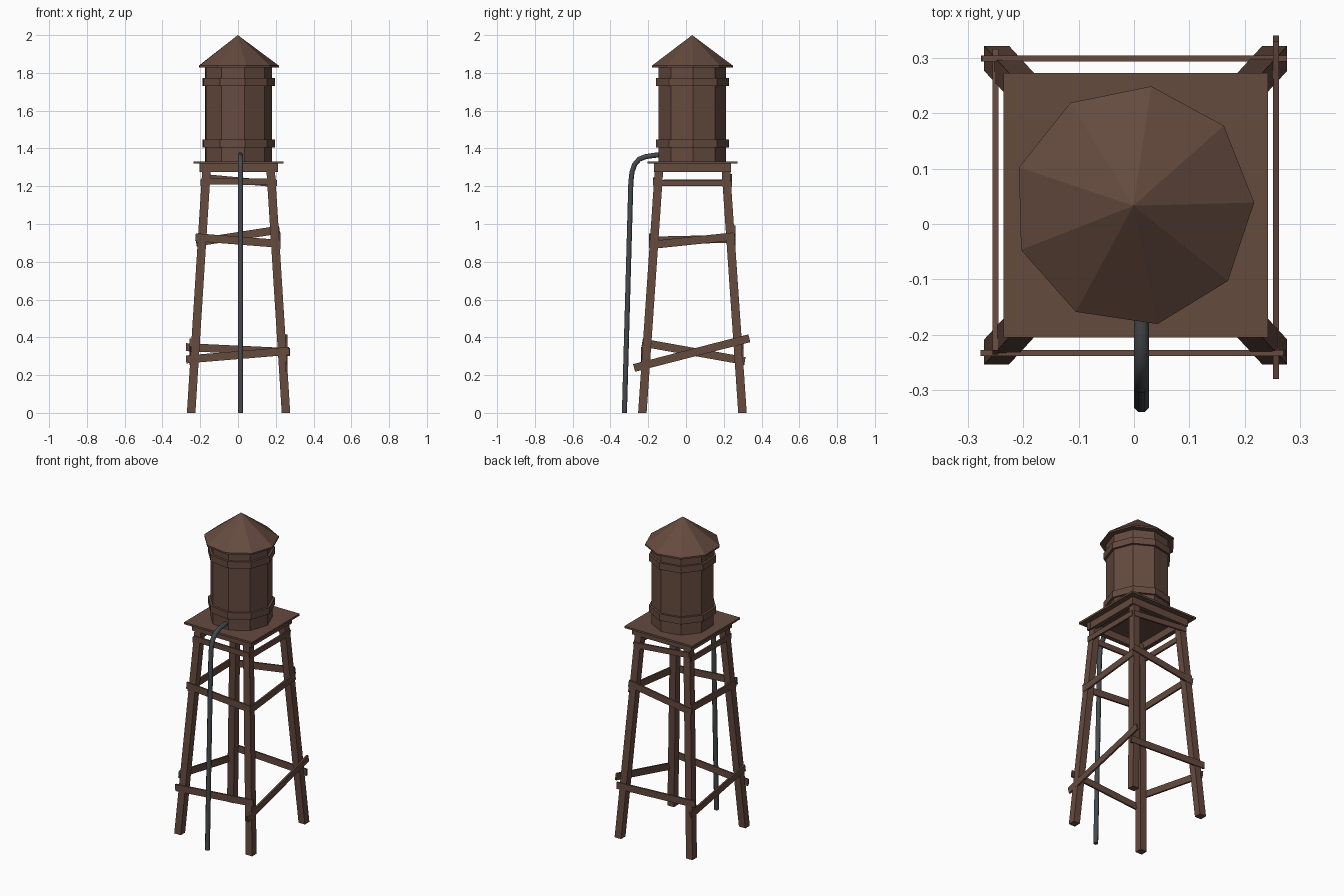
import bpy, bmesh, math
from mathutils import Vector, Matrix

if "Cube" in bpy.data.objects:
    bpy.data.objects.remove(bpy.data.objects["Cube"])

CX, CY = 0.003, 0.034          # tower axis


def material(name, col):
    m = bpy.data.materials.new(name)
    m.diffuse_color = (*col, 1)
    m.use_nodes = True
    m.node_tree.nodes["Principled BSDF"].inputs["Base Color"].default_value = m.diffuse_color
    return m


wood = material("brown wood", (0.130, 0.069, 0.049))
metal = material("dark grey metal", (0.060, 0.068, 0.073))


def finish(name, bm, mat):
    bmesh.ops.recalc_face_normals(bm, faces=bm.faces)
    me = bpy.data.meshes.new(name)
    bm.to_mesh(me)
    bm.free()
    me.materials.append(mat)
    ob = bpy.data.objects.new(name, me)
    bpy.context.collection.objects.link(ob)
    return ob


def box(name, center, size):
    bm = bmesh.new()
    bmesh.ops.create_cube(bm, size=1, matrix=Matrix.Translation(center) @ Matrix.Diagonal((*size, 1)))
    return finish(name, bm, wood)


def turned(name, profile, sides=9, twist=math.radians(1.5)):
    """Closed nine-sided solid from (radius, z) rings; radius 0 makes a point."""
    bm = bmesh.new()
    rings = []
    for r, z in profile:
        n = sides if r > 0 else 1
        rings.append([bm.verts.new((-0.001 + r * math.cos(twist + i * math.tau / sides),
                                    0.033 + r * math.sin(twist + i * math.tau / sides), z))
                      for i in range(n)])
    for a, b in zip(rings, rings[1:]):
        for i in range(sides):
            j = (i + 1) % sides
            if len(b) == 1:
                bm.faces.new((a[i], a[j], b[0]))
            else:
                bm.faces.new((a[i], a[j], b[j], b[i]))
    for r in (rings[0], rings[-1]):
        if len(r) > 1:
            bm.faces.new(r)
    return finish(name, bm, wood)


# tank, hoops and pointed roof
turned("tank", [(0.182, 1.328), (0.182, 1.835)])
turned("lower_hoop", [(0.196, 1.406), (0.196, 1.448)])
turned("upper_hoop", [(0.196, 1.73), (0.196, 1.772)])
turned("roof", [(0.218, 1.828), (0.218, 1.838), (0, 2.0)])

# platform and the beams beneath it
box("platform", (CX, CY, 1.325), (0.478, 0.478, 0.012))
for s, n in ((-1, "front"), (1, "back")):
    box(n + "_beam", (CX, CY + s * 0.19, 1.297), (0.416, 0.028, 0.046))
for s, n in ((-1, "left"), (1, "right")):
    box(n + "_beam", (CX + s * 0.19, CY, 1.297), (0.028, 0.40, 0.046))

# four splayed legs
LEG_TOP, W = 1.30, 0.0225


def leg_half(z):
    t = z / LEG_TOP
    return 0.251 - 0.082 * t, 0.265 - 0.089 * t


for sx, nx in ((-1, "left"), (1, "right")):
    for sy, ny in ((-1, "front"), (1, "back")):
        bm = bmesh.new()
        bmesh.ops.create_cube(bm, size=1)
        for v in bm.verts:
            z = LEG_TOP if v.co.z > 0 else 0
            hx, hy = leg_half(z)
            v.co = (CX + sx * hx + v.co.x * 2 * W, CY + sy * hy + v.co.y * 2 * W, z)
        finish(f"{ny}_{nx}_leg", bm, wood)


# cross boards nailed to the outer faces of the legs
def brace(name, side, a0, z0, a1, z1, height=0.042, thick=0.011):
    hx, hy = leg_half((z0 + z1) / 2)
    if side in ("front", "back"):
        y = CY + (hy + W) * (1 if side == "back" else -1)
        p, q, normal = Vector((a0, y, z0)), Vector((a1, y, z1)), Vector((0, 1, 0))
    else:
        x = CX + (hx + W) * (1 if side == "right" else -1)
        p, q, normal = Vector((x, a0, z0)), Vector((x, a1, z1)), Vector((1, 0, 0))
    d = q - p
    u = d.normalized()
    rot = Matrix((u, normal, u.cross(normal))).transposed().to_4x4()
    bm = bmesh.new()
    bmesh.ops.create_cube(bm, size=1, matrix=Matrix.Translation((p + q) / 2) @ rot
                          @ Matrix.Diagonal((d.length, thick, height, 1)))
    finish(f"{side}_{name}", bm, wood)


brace("lower_brace", "front", -0.275, 0.283, 0.272, 0.328)
brace("lower_brace", "back", -0.275, 0.348, 0.275, 0.322)
brace("lower_brace", "right", -0.275, 0.238, 0.335, 0.395)
brace("lower_brace", "left", -0.232, 0.372, 0.312, 0.275)
brace("middle_brace", "front", -0.225, 0.930, 0.222, 0.895)
brace("middle_brace", "back", -0.222, 0.902, 0.220, 0.970)
brace("middle_brace", "right", -0.193, 0.888, 0.258, 0.935)
brace("middle_brace", "left", -0.193, 0.912, 0.258, 0.922)
brace("top_brace", "front", -0.19, 1.228, 0.20, 1.222, 0.034)
brace("top_brace", "back", -0.19, 1.248, 0.20, 1.212, 0.034)
brace("top_brace", "right", -0.172, 1.217, 0.228, 1.217, 0.034)
brace("top_brace", "left", -0.172, 1.217, 0.228, 1.219, 0.034)

# drain pipe: round tube swept along a bent path
path = [(-0.326, 0), (-0.292, 1.22), (-0.286, 1.275), (-0.272, 1.315),
        (-0.248, 1.343), (-0.212, 1.357), (-0.165, 1.364), (-0.10, 1.365)]
SIDES, R, PX = 8, 0.0145, 0.0135
bm = bmesh.new()
rings = []
for i, (y, z) in enumerate(path):
    a, b = path[max(i - 1, 0)], path[min(i + 1, len(path) - 1)]
    t = Vector((0, b[0] - a[0], b[1] - a[1])).normalized()
    if i == 0:
        t = Vector((0, 0, 1))
    side = Vector((1, 0, 0))
    up = t.cross(side)
    rings.append([bm.verts.new(Vector((PX, y, z)) + R * (side * math.cos(k) + up * math.sin(k)))
                  for k in ((j + 0.5) * math.tau / SIDES for j in range(SIDES))])
for a, b in zip(rings, rings[1:]):
    for j in range(SIDES):
        k = (j + 1) % SIDES
        bm.faces.new((a[j], a[k], b[k], b[j]))
bm.faces.new(rings[0])
bm.faces.new(rings[-1])
pipe = finish("drain_pipe", bm, metal)
bpy.context.view_layer.objects.active = pipe
pipe.select_set(True)
bpy.ops.object.shade_smooth_by_angle(angle=math.radians(50))
